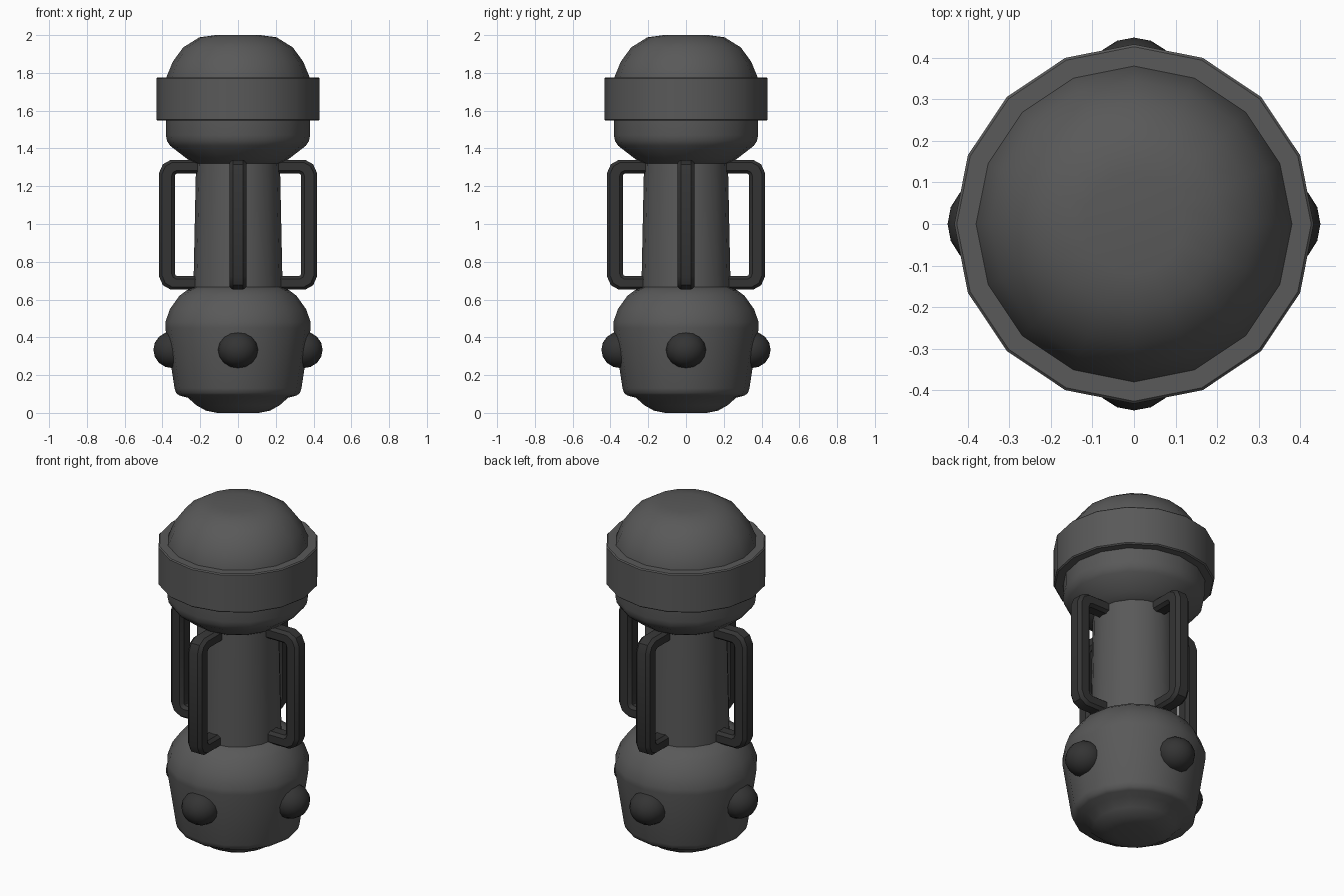
import bpy, bmesh
from math import pi, cos, sin, radians
from mathutils import Matrix

cube = bpy.data.objects.get("Cube")
if cube:
    bpy.data.objects.remove(cube, do_unlink=True)


def material(name, value):
    m = bpy.data.materials.new(name)
    m.use_nodes = True
    colour = (value, value, value, 1)
    m.diffuse_color = colour
    bsdf = m.node_tree.nodes["Principled BSDF"]
    bsdf.inputs["Base Color"].default_value = colour
    bsdf.inputs["Roughness"].default_value = 0.7
    return m


body_grey = material("body grey", 0.1)
dark_grey = material("dark grey", 0.034)


def finish(name, bm, mat, angle=40):
    bmesh.ops.recalc_face_normals(bm, faces=bm.faces)
    mesh = bpy.data.meshes.new(name)
    bm.to_mesh(mesh)
    bm.free()
    mesh.materials.append(mat)
    ob = bpy.data.objects.new(name, mesh)
    bpy.context.collection.objects.link(ob)
    bpy.ops.object.select_all(action='DESELECT')
    ob.select_set(True)
    bpy.context.view_layer.objects.active = ob
    bpy.ops.object.shade_smooth_by_angle(angle=radians(angle))
    return ob


def lathe(name, profile, mat, closed=False, sides=16):
    """Spin a (radius, height) profile around z."""
    bm = bmesh.new()
    rings = [[bm.verts.new((r * cos(2 * pi * i / sides), r * sin(2 * pi * i / sides), z))
              for i in range(sides)] for r, z in profile]
    pairs = list(zip(rings, rings[1:]))
    if closed:
        pairs.append((rings[-1], rings[0]))
    else:
        bm.faces.new(rings[0])
        bm.faces.new(rings[-1])
    for a, b in pairs:
        for i in range(sides):
            j = (i + 1) % sides
            bm.faces.new((a[i], a[j], b[j], b[i]))
    return finish(name, bm, mat)


# Turned body: rounded base, slim neck, domed head
lathe("lower_body", [(0.11, 0.0), (0.17, 0.012), (0.22, 0.04), (0.265, 0.08),
                     (0.31, 0.092), (0.328, 0.105), (0.336, 0.13), (0.385, 0.45),
                     (0.385, 0.48), (0.36, 0.55), (0.31, 0.62), (0.27, 0.65),
                     (0.23, 0.668)], body_grey)
lathe("neck", [(0.236, 0.62), (0.236, 0.67), (0.222, 1.33), (0.222, 1.36)], body_grey)
lathe("head", [(0.2, 1.312), (0.235, 1.325), (0.27, 1.345), (0.36, 1.415), (0.376, 1.44),
               (0.382, 1.47), (0.382, 1.77), (0.345, 1.86), (0.29, 1.935),
               (0.205, 1.988), (0.12, 2.0)], body_grey)

# Collar around the head
lathe("head_collar", [(0.37, 1.547), (0.425, 1.547), (0.432, 1.553), (0.432, 1.77),
                      (0.426, 1.776), (0.37, 1.776)], body_grey, closed=True)


def handle(name, angle):
    """Bracket with chamfered corners, swept as mitred octagonal sections."""
    outer = [(0.19, 1.34), (0.355, 1.34), (0.398, 1.316), (0.418, 1.27)]
    inner = [(0.19, 1.268), (0.322, 1.268), (0.33, 1.264), (0.334, 1.254)]
    flip = lambda pts: [(x, 1.992 - z) for x, z in reversed(pts)]
    outer, inner = outer + flip(outer), inner + flip(inner)
    half, c = 0.045, 0.2
    section = [(0, 1 - 2 * c), (c, 1), (1 - c, 1), (1, 1 - 2 * c),
               (1, 2 * c - 1), (1 - c, -1), (c, -1), (0, 2 * c - 1)]
    bm = bmesh.new()
    rings = []
    for (ox, oz), (ix, iz) in zip(outer, inner):
        rings.append([bm.verts.new((ix + (ox - ix) * t, w * half, iz + (oz - iz) * t))
                      for t, w in section])
    for a, b in zip(rings, rings[1:]):
        for i in range(8):
            j = (i + 1) % 8
            bm.faces.new((a[i], a[j], b[j], b[i]))
    bm.faces.new(rings[0])
    bm.faces.new(rings[-1])
    bmesh.ops.rotate(bm, verts=bm.verts, matrix=Matrix.Rotation(angle, 3, 'Z'))
    finish(name, bm, dark_grey, 32)


def stud(name, angle):
    """Round stud half sunk into the lower body."""
    bm = bmesh.new()
    bmesh.ops.create_uvsphere(bm, u_segments=16, v_segments=8, radius=1)
    bmesh.ops.rotate(bm, verts=bm.verts, matrix=Matrix.Rotation(pi / 2, 3, 'Y'))
    bmesh.ops.scale(bm, verts=bm.verts, vec=(0.1, 0.106, 0.097))
    bmesh.ops.translate(bm, verts=bm.verts, vec=(0.348, 0, 0.334))
    bmesh.ops.rotate(bm, verts=bm.verts, matrix=Matrix.Rotation(angle, 3, 'Z'))
    finish(name, bm, dark_grey, 60)


# Four handles and studs, one per side
for k, side in enumerate(("left", "back", "right", "front")):
    handle(side + "_handle", k * pi / 2)
    stud(side + "_stud", k * pi / 2)
